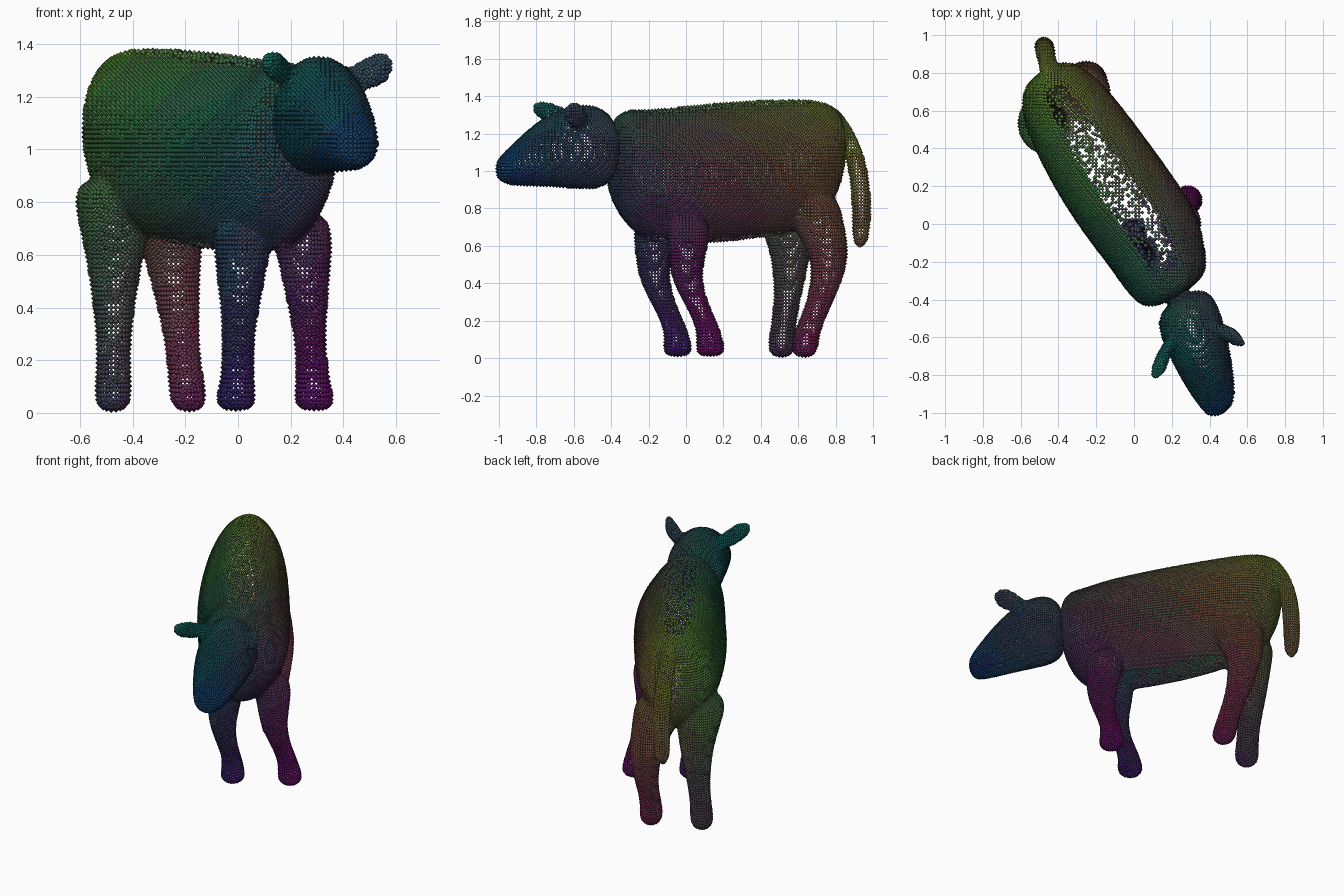
import bpy, bmesh, math, random
from mathutils import Vector

if "Cube" in bpy.data.objects:
    bpy.data.objects.remove(bpy.data.objects["Cube"])

random.seed(4)
VOXEL, BEAD = 0.0175, 0.0115
F = Vector((0.51, -0.86, 0)).normalized()   # body axis, towards the nose
V = Vector((0.86, 0.51, 0)).normalized()    # sideways
Z = Vector((0, 0, 1))
bm = bmesh.new()
centres = []                                # (part, ring centre, ring size)


def loft(name, A, B, rings, sides=16):
    """Skin a row of ellipses: centre, half size along A, half size along B."""
    loops = []
    for c, a, b in rings:
        centres.append((name, c, (a + b) / 2))
        loops.append([bm.verts.new(c + A * a * math.cos(t) + B * b * math.sin(t))
                      for t in (math.tau * i / sides for i in range(sides))])
    for l0, l1 in zip(loops, loops[1:]):
        for i in range(sides):
            j = (i + 1) % sides
            bm.faces.new((l0[i], l0[j], l1[j], l1[i]))
    bm.faces.new(loops[0][::-1])
    bm.faces.new(loops[-1])


def trunk(name, rows):
    # along, sideways, height, half width, half height
    loft(name, V, Z, [(F * s + V * v + Z * z, a, b) for s, v, z, a, b in rows])


def leg(name, x, y, lean, bend, profile):
    # profile rows: height, backward shift, radius
    loft(name, V, F, [(Vector((x + lean * z, y + bend * d, z)), r, r * 1.08)
                      for z, d, r in profile])


def taper(name, A, B, start, mid, end, radii):
    # curved spindle through three points
    p, q, e = map(Vector, (start, mid, end))
    ctrl = q * 2 - (p + e) / 2
    ring = []
    for i in range(5):
        t = i / 4
        c = p * (1 - t) ** 2 + ctrl * 2 * t * (1 - t) + e * t * t
        r = radii[0] + (radii[1] - radii[0]) * math.sin(math.pi * t * 0.8)
        ring.append((c, r, r))
    loft(name, A, B, ring)


trunk("body", [(-.94, .01, 1.18, .1, .16), (-.87, 0, 1.11, .18, .29), (-.72, 0, 1.06, .245, .36),
               (-.25, .01, 1.025, .285, .38), (.12, .05, 1, .275, .37), (.3, .02, 1.01, .235, .345),
               (.45, .01, 1.12, .185, .245)])
trunk("head", [(.45, .01, 1.14, .165, .215), (.66, -.02, 1.17, .172, .235),
               (.86, -.06, 1.13, .143, .18), (1.03, -.09, 1.05, .1, .098), (1.1, -.11, 1.035, .06, .055)])

front = [(.8, -.12, .12), (.6, -.12, .094), (.47, -.135, .073), (.32, -.075, .054),
         (.19, -.01, .053), (.1, 0, .067), (.04, 0, .07)]
hind = [(.93, 0, .17), (.75, .07, .13), (.6, .14, .097), (.45, .125, .075),
        (.3, .075, .058), (.16, .01, .06), (.03, 0, .07)]
leg("front_leg_near", -.01, -.045, .04, 1, front)
leg("front_leg_far", .295, .13, -.07, 1, front)
leg("hind_leg_near", -.475, .51, .01, .35, hind)
leg("hind_leg_far", -.18, .63, -.11, 1, hind)

taper("tail", V, F, (-.445, .76, 1.38), (-.47, .92, 1.06), (-.48, .93, .61), (.035, .048))
taper("ear_right", F, Z, (.4, -.55, 1.29), (.5, -.585, 1.32), (.57, -.61, 1.35), (.03, .06))
taper("ear_left", V, Z, (.23, -.56, 1.29), (.16, -.68, 1.325), (.125, -.81, 1.37), (.025, .05))

# Fuse all lofted parts into one smooth skin
bmesh.ops.recalc_face_normals(bm, faces=bm.faces[:])
me = bpy.data.meshes.new("skin")
bm.to_mesh(me)
bm.free()
skin = bpy.data.objects.new("skin", me)
bpy.context.collection.objects.link(skin)
skin.modifiers.new("Round", "SUBSURF").levels = 2
rm = skin.modifiers.new("Fuse", "REMESH")
rm.mode, rm.voxel_size = "VOXEL", VOXEL
sm = skin.modifiers.new("Relax", "SMOOTH")
sm.factor, sm.iterations = 0.5, 4
bpy.context.view_layer.update()
fused = bpy.data.meshes.new_from_object(skin.evaluated_get(bpy.context.evaluated_depsgraph_get()))
points = [(v.co.copy(), v.normal.copy()) for v in fused.vertices]
bpy.data.objects.remove(skin)
bpy.data.meshes.remove(fused)
low = min(p.z for p, n in points) - BEAD

# Share the surface points out to the nearest part
beads = {name: [] for name, c, r in centres}
for p, n in points:
    name = min(centres, key=lambda c: (p - c[1]).length / c[2])[0]
    # the scan is thin along the back and belly
    if name == "body" and abs(n.z) > 0.88 and p.dot(F) < 0.3 and random.random() > 0.4:
        continue
    beads[name].append(p)

mats = {}


def tint(p):
    # colour drifts with the position along, across and up the animal
    u, v, h = -p.dot(F), p.dot(V), p.z - 0.7
    rgb = (.26 + .13 * u + .42 * v, .26 + .1 * u - .2 * v + .2 * h, .33 - .08 * u - .08 * h)
    key = tuple(round(max(c, .08) / .05) for c in rgb)
    if key not in mats:
        m = bpy.data.materials.new("hide")
        m.diffuse_color = (*[(k * .055) ** 2.2 for k in key], 1)
        m.use_nodes = True
        m.node_tree.nodes["Principled BSDF"].inputs["Base Color"].default_value = m.diffuse_color
        mats[key] = m
    return mats[key]


# Draw every part as a cloud of small round beads
corners = [s * BEAD * a for s in (1, -1) for a in map(Vector, ((1, 0, 0), (0, 1, 0)))] + [Z * BEAD, -Z * BEAD]
tris = [(i, (i + 1) % 4, 4) for i in range(4)] + [((i + 1) % 4, i, 5) for i in range(4)]
for name, pts in beads.items():
    verts, faces, index, slots = [], [], [], {}
    mesh = bpy.data.meshes.new(name)
    for k, p in enumerate(pts):
        verts += [p + c - Z * low for c in corners]
        faces += [(a + 6 * k, b + 6 * k, c + 6 * k) for a, b, c in tris]
        m = tint(p)
        if m.name not in slots:
            slots[m.name] = len(slots)
            mesh.materials.append(m)
        index += [slots[m.name]] * 8
    mesh.from_pydata(verts, [], faces)
    mesh.polygons.foreach_set("material_index", index)
    mesh.polygons.foreach_set("use_smooth", [True] * len(faces))
    mesh.update()
    bpy.context.collection.objects.link(bpy.data.objects.new(name, mesh))
